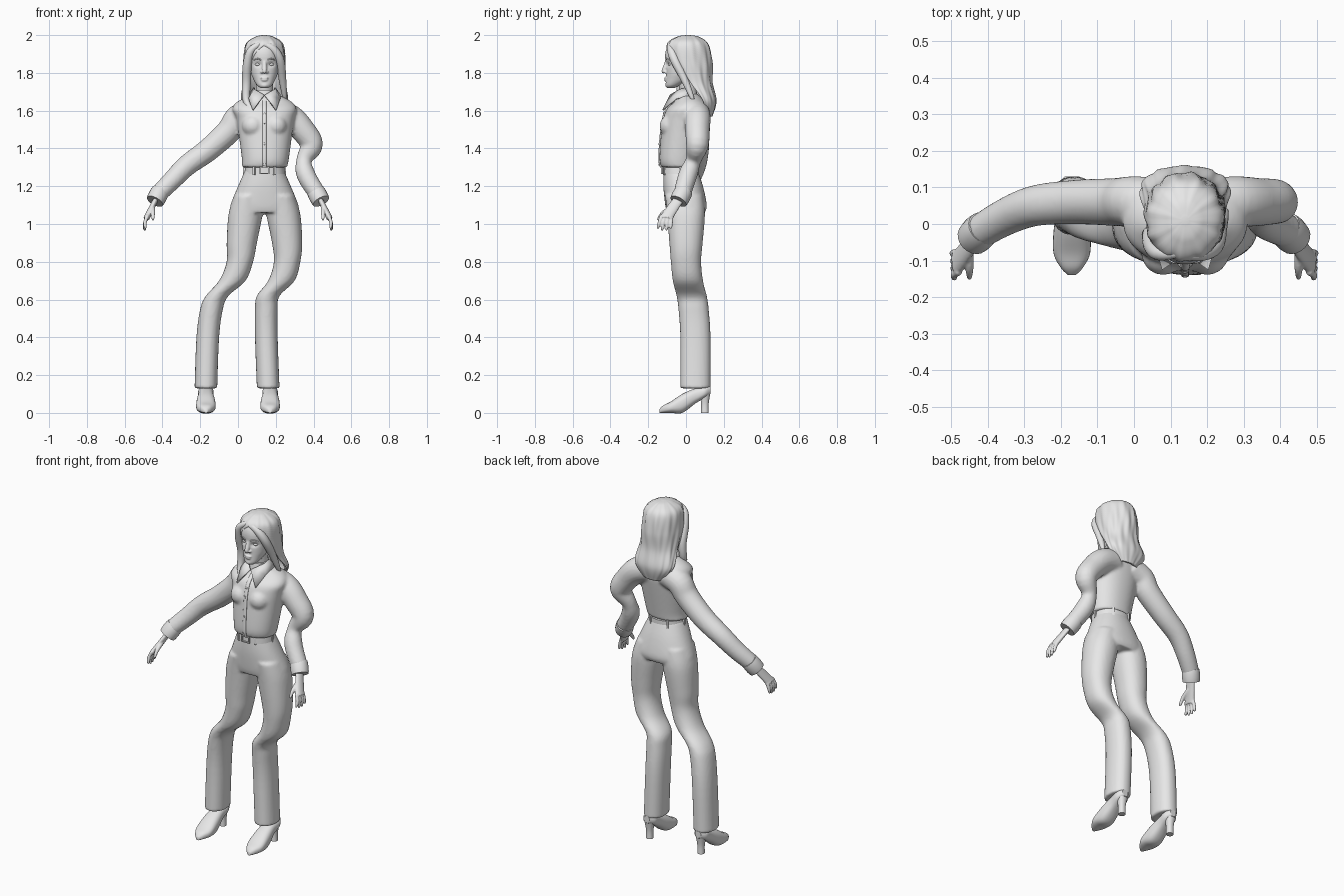
import bpy, bmesh
from math import sin, cos, pi, radians, exp, sqrt, copysign
from mathutils import Vector, Matrix

cube = bpy.data.objects.get("Cube")
if cube:
    bpy.data.objects.remove(cube)

clay = bpy.data.materials.new("light_grey")
clay.use_nodes = True
clay.diffuse_color = (.8, .8, .8, 1)
clay.node_tree.nodes["Principled BSDF"].inputs["Base Color"].default_value = (.8, .8, .8, 1)

X, Y, Z = Vector((1, 0, 0)), Vector((0, 1, 0)), Vector((0, 0, 1))
MID = .14  # body axis
SIDES = (("right", -1), ("left", 1))
parts = []


def refine(rows, steps=5):
    """Smoothly interpolate between rows of numbers."""
    out = []
    last = len(rows) - 1
    for i in range(last):
        before, start, end, after = rows[max(i - 1, 0)], rows[i], rows[i + 1], rows[min(i + 2, last)]
        for step in range(steps):
            t = step / steps
            out.append([q + t / 2 * (r - p + t * (2 * p - 5 * q + 4 * r - w + t * (3 * (q - r) + w - p)))
                        for p, q, r, w in zip(before, start, end, after)])
    return out + [list(rows[last])]


def ring(centre, u, v, radius_u, radius_v, count, power=2):
    points = []
    for i in range(count):
        c, s = cos(2 * pi * i / count), sin(2 * pi * i / count)
        points.append(Vector(centre) + u * copysign(abs(c) ** (2 / power), c) * radius_u
                      + v * copysign(abs(s) ** (2 / power), s) * radius_v)
    return points


def loft(bm, rings):
    loops = [[bm.verts.new(point) for point in points] for points in rings]
    count = len(loops[0])
    for upper, lower in zip(loops, loops[1:]):
        for i in range(count):
            j = (i + 1) % count
            bm.faces.new((upper[i], upper[j], lower[j], lower[i]))
    bm.faces.new(loops[0])
    bm.faces.new(loops[-1])


def stack(bm, rows, power=2.2, count=48):
    """Horizontal sections: height, left and right edge, front and back edge."""
    loft(bm, [ring(((a + b) / 2, (c + d) / 2, z), X, Y, (b - a) / 2, (d - c) / 2, count, power)
              for z, a, b, c, d in refine(rows)])


def tube(bm, path, radius, flat_u=1, flat_v=1):
    """Sweep along a path; radius is a function of the way along it."""
    points = [Vector(p) for p in refine(path)]
    last = len(points) - 1
    rings = []
    for i, point in enumerate(points):
        along = (points[min(i + 1, last)] - points[max(i - 1, 0)]).normalized()
        u = along.cross(Y).normalized()
        r = radius(i / last)
        rings.append(ring(point, u, u.cross(along), r * flat_u, r * flat_v, 20))
    loft(bm, rings)


def ball(bm, centre, size):
    bmesh.ops.create_uvsphere(bm, u_segments=20, v_segments=12, radius=1,
                              matrix=Matrix.Translation(centre) @ Matrix.Diagonal((*size, 1)))


def box(bm, centre, size, turn=0):
    bmesh.ops.create_cube(bm, size=1, matrix=Matrix.Translation(centre) @ Matrix.Rotation(turn, 4, "Z")
                          @ Matrix.Diagonal((*size, 1)))


def finish(name, bm, voxel=0, thick=0):
    if not thick:
        bmesh.ops.recalc_face_normals(bm, faces=bm.faces)
    mesh = bpy.data.meshes.new(name)
    bm.to_mesh(mesh)
    bm.free()
    mesh.materials.append(clay)
    ob = bpy.data.objects.new(name, mesh)
    bpy.context.collection.objects.link(ob)
    if voxel:  # fuse overlapping pieces into one skin
        fuse = ob.modifiers.new("fuse", "REMESH")
        fuse.mode, fuse.voxel_size, fuse.use_smooth_shade = "VOXEL", voxel, True
        soften = ob.modifiers.new("soften", "SMOOTH")
        soften.factor, soften.iterations = .5, 3
    if thick:
        shell = ob.modifiers.new("thickness", "SOLIDIFY")
        shell.thickness, shell.offset = thick, -1
    parts.append(ob)


# trousers: pelvis and two flared legs
bm = bmesh.new()
stack(bm, [(1.29, .04, .24, -.12, .06), (1.2, 0, .28, -.12, .09), (1.1, -.04, .32, -.11, .11), (1.06, -.04, .32, -.1, .1)])
leg_rows = [  # height, right centre, left centre, half width, depth centre
    (1.15, .06, .22, .08, -.01), (1.05, .04, .24, .09, 0), (.9, .02, .26, .08, 0), (.8, .01, .26, .07, 0),
    (.7, -.03, .23, .07, .01), (.62, -.11, .16, .06, .03), (.55, -.14, .15, .06, .04),
    (.4, -.16, .15, .06, .05), (.13, -.17, .16, .06, .05)]
for side in (1, 2):
    rows = []
    for row in leg_rows:
        z, x, w, y = row[0], row[side], row[3], row[4]
        depth = .08 + .02 * min(1, max(0, 4 * z - 3.2))
        rows.append((z, x - w, x + w, y - depth, y + depth))
    stack(bm, rows)
finish("trousers", bm, voxel=.009)

# shoes with block heels: length, half width, sole height, top height
sole_rows = [(-.14, .01, 0, .02), (-.12, .03, 0, .04), (-.08, .05, 0, .06), (-.02, .05, 0, .1),
             (.05, .04, .05, .13), (.1, .04, .08, .14), (.13, .02, .1, .14)]
for name, foot in SIDES:
    bm = bmesh.new()
    x = foot * .17
    loft(bm, [ring((x, y, (low + high) / 2), X, Z, w, (high - low) / 2, 28, 2.5)
              for y, w, low, high in refine(sole_rows)])
    stack(bm, [(0, x - .02, x + .02, .08, .12), (.05, x - .02, x + .02, .08, .12), (.11, x - .03, x + .03, .07, .13)])
    finish(name + "_shoe", bm)

# shirt: torso, bust and sleeves
bm = bmesh.new()
torso = [(1.3, .02, .26, -.13, .06), (1.35, .02, .27, -.14, .07), (1.5, 0, .29, -.13, .1), (1.56, -.01, .3, -.12, .11),
         (1.61, -.03, .31, -.1, .11), (1.65, 0, .28, -.06, .1), (1.69, .09, .2, -.04, .06)]
stack(bm, torso)
for name, s in SIDES:
    ball(bm, (MID + s * .06, -.08, 1.52), (.06, .06, .06))
right_sleeve = [(.08, .05, 1.59), (0, .06, 1.56), (-.05, .06, 1.49), (-.16, .06, 1.39),
                (-.27, .05, 1.31), (-.35, .02, 1.23), (-.42, -.02, 1.16)]
left_sleeve = [(.2, .05, 1.59), (.28, .06, 1.56), (.34, .06, 1.5), (.39, .06, 1.42),
               (.35, .04, 1.34), (.36, .01, 1.26), (.42, -.02, 1.16)]
for path, pinch in ((right_sleeve, 0), (left_sleeve, .015)):
    tube(bm, path, lambda t: .076 - .03 * t - pinch * exp(-(10 * t - 6.7) ** 2))
finish("shirt", bm, voxel=.009)

# button placket and buttons
bm = bmesh.new()
front = [(MID, row[3], row[0]) for row in torso[:-1]]
tube(bm, front, lambda t: .011, flat_v=.6)
for x, y, z in refine(front, 2)[1:-2:2]:
    ball(bm, (x, y - .007, z), (.006, .003, .006))
finish("button_placket", bm)

# collar: band and two pointed flaps
bm = bmesh.new()
stack(bm, [(1.66, .08, .2, -.06, .07), (1.71, .09, .19, -.05, .05)])
finish("collar_band", bm)
for name, s in SIDES:
    bm = bmesh.new()
    flap = [(.05, .02, 1.72), (.05, -.03, 1.71), (0, -.08, 1.68), (.06, -.12, 1.6), (.08, -.05, 1.66), (.08, .03, 1.68)]
    corners = [bm.verts.new((MID + s * x, y, z)) for x, y, z in flap]
    for quad in ((0, 1, 4, 5), (1, 2, 3, 4)):
        bm.faces.new([corners[i] for i in quad[::-s]])
    finish(name + "_collar_flap", bm, thick=.008)

# belt, loops and buckle
bm = bmesh.new()
stack(bm, [(1.265, .035, .25, -.125, .065), (1.3, .04, .245, -.125, .065)])
finish("belt", bm)
bm = bmesh.new()
for k in range(6):
    a = k * pi / 3
    box(bm, (MID + .107 * cos(a), -.03 + .097 * sin(a), 1.284), (.014, .012, .05), a)
finish("belt_loops", bm)
bm = bmesh.new()
for name, s in SIDES:
    box(bm, (MID, -.128, 1.284 + s * .017), (.052, .01, .006))
    box(bm, (MID + s * .023, -.128, 1.284), (.006, .01, .038))
finish("buckle", bm)

# cuffs and hands
for name, s in SIDES:
    bm = bmesh.new()
    tube(bm, [(s * .41, -.01, 1.175), (s * .44, -.04, 1.12)], lambda t: .047 + .003 * sin(pi * t))
    finish(name + "_cuff", bm)
    bm = bmesh.new()
    tube(bm, [(s * .43, -.03, 1.14), (s * .45, -.06, 1.1), (s * .48, -.1, 1.04), (s * .485, -.105, 1.03)],
         lambda t: .026 + .01 * t, flat_u=.5)
    for k in range(4):  # fingers fan out from the knuckles
        knuckle, tip = -.13 + k * .018, -.15 + k * .023
        tube(bm, [(s * .478, knuckle, 1.045), (s * .492, (knuckle + tip) / 2, 1.01),
                  (s * (.49 + k * .003), tip, .96 + .01 * abs(k - 1.5))], lambda t: .01 - .005 * t ** 4)
    tube(bm, [(s * .45, -.07, 1.09), (s * .45, -.12, 1.06), (s * .45, -.15, 1.02)], lambda t: .012 - .007 * t ** 3)
    finish(name + "_hand", bm, voxel=.004)

# neck
bm = bmesh.new()
tube(bm, [(MID, .02, 1.64), (MID, 0, 1.78)], lambda t: .045)
finish("neck", bm)

# head: height, half width, front, back
bm = bmesh.new()
skull = [(1.72, .02, -.1, -.06), (1.735, .04, -.107, -.03), (1.77, .06, -.106, .03), (1.81, .073, -.105, .06),
         (1.9, .08, -.11, .09), (1.95, .06, -.09, .07), (1.97, .03, -.05, .04)]
stack(bm, [(z, MID - w, MID + w, a, b) for z, w, a, b in skull], count=72)
for v in bm.verts:  # eye sockets
    if v.co.y < -.03:
        across, up = (abs(v.co.x - MID) - .034) / .02, (v.co.z - 1.846) / .014
        v.co.y += .014 * exp(-across ** 2 - up ** 2)
tube(bm, [(MID, -.1, 1.865), (MID, -.108, 1.835), (MID, -.117, 1.81), (MID, -.114, 1.8)], lambda t: .009 + .004 * sin(pi * t))
for name, s in SIDES:  # nostrils and ears
    ball(bm, (MID + s * .013, -.108, 1.804), (.009, .01, .007))
    ball(bm, (MID + s * .083, 0, 1.825), (.009, .018, .03))
for z, width in ((1.773, .022), (1.762, .018)):  # lips
    ball(bm, (MID, -.105, z), (width, .011, .006))
ball(bm, (MID, -.096, 1.735), (.022, .014, .014))
finish("head", bm, voxel=.004)

# eyes and eyebrows
eyes, brows = bmesh.new(), bmesh.new()
for name, s in SIDES:
    ball(eyes, (MID + s * .034, -.081, 1.845), (.016, .014, .0095))
    tube(brows, [(MID + s * .016, -.106, 1.868), (MID + s * .036, -.103, 1.875), (MID + s * .056, -.088, 1.868)],
         lambda t: .004 - .002 * t)
finish("eyes", eyes)
finish("eyebrows", brows)

# hair: rippled shell, open at the face (height, depth centre, half width, half depth)
hair_rows = [(2, .01, .01, .01), (1.99, .01, .05, .06), (1.95, .01, .1, .11), (1.85, .02, .11, .12),
             (1.75, .05, .11, .09), (1.65, .1, .12, .06), (1.57, .11, .06, .03)]
bm = bmesh.new()
columns = 72
grid = []
for z, depth, rx, ry in refine(hair_rows, 8):
    opening = radians(70) * (1 - exp(10 * min(0, z - 1.95)))
    line = []
    for j in range(columns + 1):
        a = 1.2 * opening + (2 * pi - 2.2 * opening) * j / columns
        ripple = 1 + .022 * sin(11 * a + 14 * z) + .012 * sin(19 * a - 20 * z)
        line.append(bm.verts.new((MID + rx * ripple * sin(a), depth - ry * ripple * cos(a), z)))
    grid.append(line)
bm.faces.new(grid[0][:-1])
for upper, lower in zip(grid, grid[1:]):
    for j in range(columns):
        bm.faces.new((upper[j], lower[j], lower[j + 1], upper[j + 1]))
bmesh.ops.remove_doubles(bm, verts=bm.verts, dist=.0001)
finish("hair", bm, thick=.018)

# loose locks sweeping from the parting
locks = {
    "right_lock": [(.12, -.08, 1.955), (.07, -.08, 1.92), (.05, -.06, 1.85), (.045, -.03, 1.75),
                   (.045, -.04, 1.65), (.08, -.09, 1.6)],
    "left_lock": [(.12, -.08, 1.955), (.18, -.08, 1.93), (.22, -.06, 1.87), (.235, -.01, 1.77), (.25, .04, 1.65)],
    "back_lock": [(MID, .08, 1.9), (.13, .11, 1.75), (.11, .13, 1.57)]}
for name, path in locks.items():
    bm = bmesh.new()
    tube(bm, path, lambda t: .024 * sqrt(sin(pi * (.06 + .92 * t))))
    finish(name, bm)

# shading
bpy.ops.object.select_all(action="DESELECT")
for ob in parts:
    ob.select_set(True)
bpy.context.view_layer.objects.active = parts[0]
bpy.ops.object.shade_smooth_by_angle(angle=radians(50))
